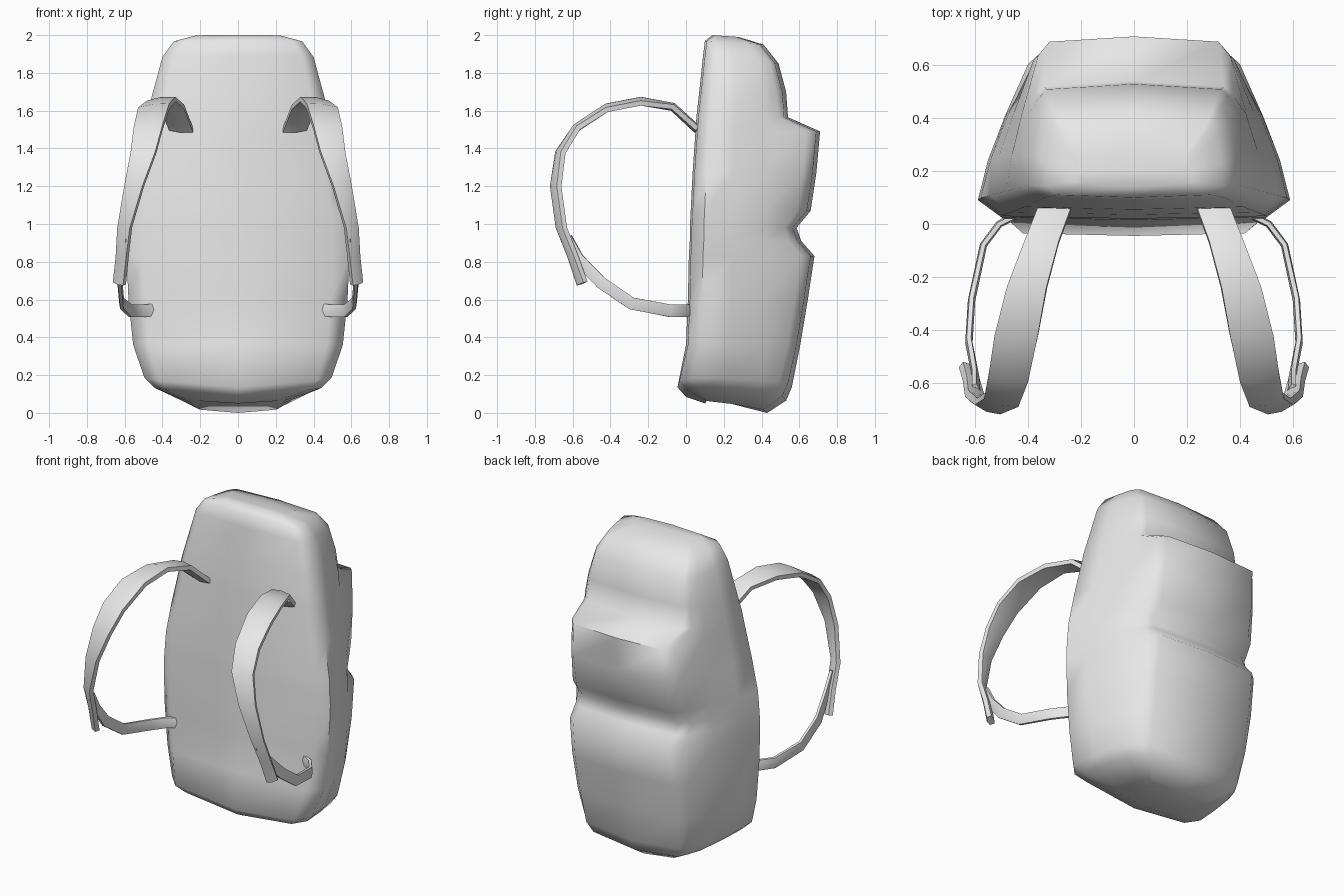
import bpy
import bmesh
import math
from mathutils import Vector

cube = bpy.data.objects.get("Cube")
if cube:
    bpy.data.objects.remove(cube, do_unlink=True)

grey = bpy.data.materials.new("light_grey")
grey.use_nodes = True
grey.diffuse_color = (0.8, 0.8, 0.8, 1)
grey.node_tree.nodes["Principled BSDF"].inputs["Base Color"].default_value = (0.8, 0.8, 0.8, 1)


def loft(name, rings, angle):
    """Skin a list of closed rings of points and cap both ends."""
    bm = bmesh.new()
    loops = [[bm.verts.new(p) for p in ring] for ring in rings]
    n = len(loops[0])
    for a, b in zip(loops, loops[1:]):
        for i in range(n):
            j = (i + 1) % n
            bm.faces.new((a[i], a[j], b[j], b[i]))
    bm.faces.new(loops[0])
    bm.faces.new(loops[-1])
    bmesh.ops.recalc_face_normals(bm, faces=bm.faces)
    mesh = bpy.data.meshes.new(name)
    bm.to_mesh(mesh)
    bm.free()
    mesh.materials.append(grey)
    obj = bpy.data.objects.new(name, mesh)
    bpy.context.collection.objects.link(obj)
    bpy.ops.object.select_all(action="DESELECT")
    obj.select_set(True)
    bpy.context.view_layer.objects.active = obj
    bpy.ops.object.shade_smooth_by_angle(angle=math.radians(angle))
    return obj


def body_ring(z, w, wb, f, b, rise, tilt):
    """Plan section: wide flat front, sides tapering to a narrower back."""
    side = min(b, 0.55) - f          # pockets only bulge beyond this depth
    taper = w - wb
    half = [
        (0.85 * w, f + 0.01),
        (w, f + 0.14 * side),
        (wb + 0.85 * taper, f + 0.42 * side),
        (wb + 0.58 * taper, f + 0.75 * side),
        (wb + 0.24 * taper, f + 0.89 * (b - f)),
        (wb, b - 0.02),
    ]
    plan = [(0, f)] + half + [(0, b)] + [(-x, y) for x, y in reversed(half)]
    return [(x, y, z + rise * (x / w) ** 2 - tilt * (y - f) / (b - f)) for x, y in plan]


# Pack body with two back pockets: z, half width, back half width, front y, back y, side rise, back tilt
body_rows = [
    (0.050, 0.24, 0.20, 0.10, 0.43, 0.02, 0.05),
    (0.085, 0.44, 0.30, 0.00, 0.53, 0.05, 0.02),
    (0.135, 0.495, 0.33, -0.045, 0.56, 0.05, 0.00),
    (0.36, 0.555, 0.34, 0.00, 0.605, 0, 0),
    (0.60, 0.58, 0.35, 0.01, 0.645, 0, 0),
    (0.83, 0.59, 0.34, 0.015, 0.68, 0, 0),
    (0.91, 0.59, 0.34, 0.02, 0.61, 0, 0),
    (0.98, 0.585, 0.34, 0.02, 0.585, 0, 0),
    (1.07, 0.58, 0.33, 0.025, 0.66, 0, 0),
    (1.27, 0.545, 0.33, 0.035, 0.69, 0, 0),
    (1.49, 0.50, 0.32, 0.05, 0.71, 0, 0),
    (1.565, 0.485, 0.34, 0.055, 0.54, 0, 0),
    (1.70, 0.45, 0.33, 0.07, 0.53, 0, 0),
    (1.89, 0.40, 0.31, 0.09, 0.49, 0, 0.04),
    (1.97, 0.34, 0.28, 0.10, 0.41, 0, 0.02),
    (2.00, 0.22, 0.20, 0.14, 0.28, 0, 0.01),
]
loft("pack_body", [body_ring(*r) for r in body_rows], 65)


def strap(name, rows, thick, sign):
    """Ribbon through rows of (centre, half-width vector)."""
    pts = [Vector(c) for c, _ in rows]
    rings = []
    for i, (_, wide) in enumerate(rows):
        p, w = pts[i], Vector(wide)
        t = (pts[min(i + 1, len(pts) - 1)] - pts[max(i - 1, 0)]).normalized()
        n = t.cross(w).normalized() * thick / 2
        ring = [p - w - n * 0.6, p - n, p + w - n * 0.6, p + w + n * 0.6, p + n, p - w + n * 0.6]
        rings.append([(sign * v.x, v.y, v.z) for v in ring])
    loft(name, rings, 50)


# Broad padded shoulder strap, narrowing and twisting toward its loose tail
shoulder_rows = [
    ((0.30, 0.06, 1.50), (0.063, 0, 0.005)),
    ((0.35, -0.07, 1.62), (0.065, 0, 0)),
    ((0.405, -0.24, 1.65), (0.075, 0, -0.01)),
    ((0.445, -0.42, 1.615), (0.082, 0, -0.01)),
    ((0.475, -0.58, 1.51), (0.075, 0.01, 0)),
    ((0.50, -0.665, 1.38), (0.065, 0.015, 0)),
    ((0.55, -0.69, 1.20), (0.048, 0.018, 0)),
    ((0.60, -0.66, 0.98), (0.033, 0.018, 0)),
    ((0.613, -0.60, 0.83), (0.028, 0.018, 0)),
    ((0.628, -0.55, 0.685), (0.027, 0.018, 0.008)),
]
# Thin adjusting strap from the tail back to the lower body
lower_rows = [
    ((0.595, -0.635, 0.93), (0.01, 0.028, 0.01)),
    ((0.60, -0.575, 0.82), (0.005, 0.027, 0.015)),
    ((0.625, -0.45, 0.69), (0, 0.02, 0.025)),
    ((0.615, -0.29, 0.58), (0, 0.012, 0.03)),
    ((0.57, -0.08, 0.54), (0, 0.002, 0.033)),
    ((0.51, 0.00, 0.54), (0, 0, 0.033)),
    ((0.45, 0.03, 0.545), (0, 0, 0.032)),
]
for side, sign in (("left", 1), ("right", -1)):
    strap(side + "_shoulder_strap", shoulder_rows, 0.045, sign)
    strap(side + "_lower_strap", lower_rows, 0.028, sign)
